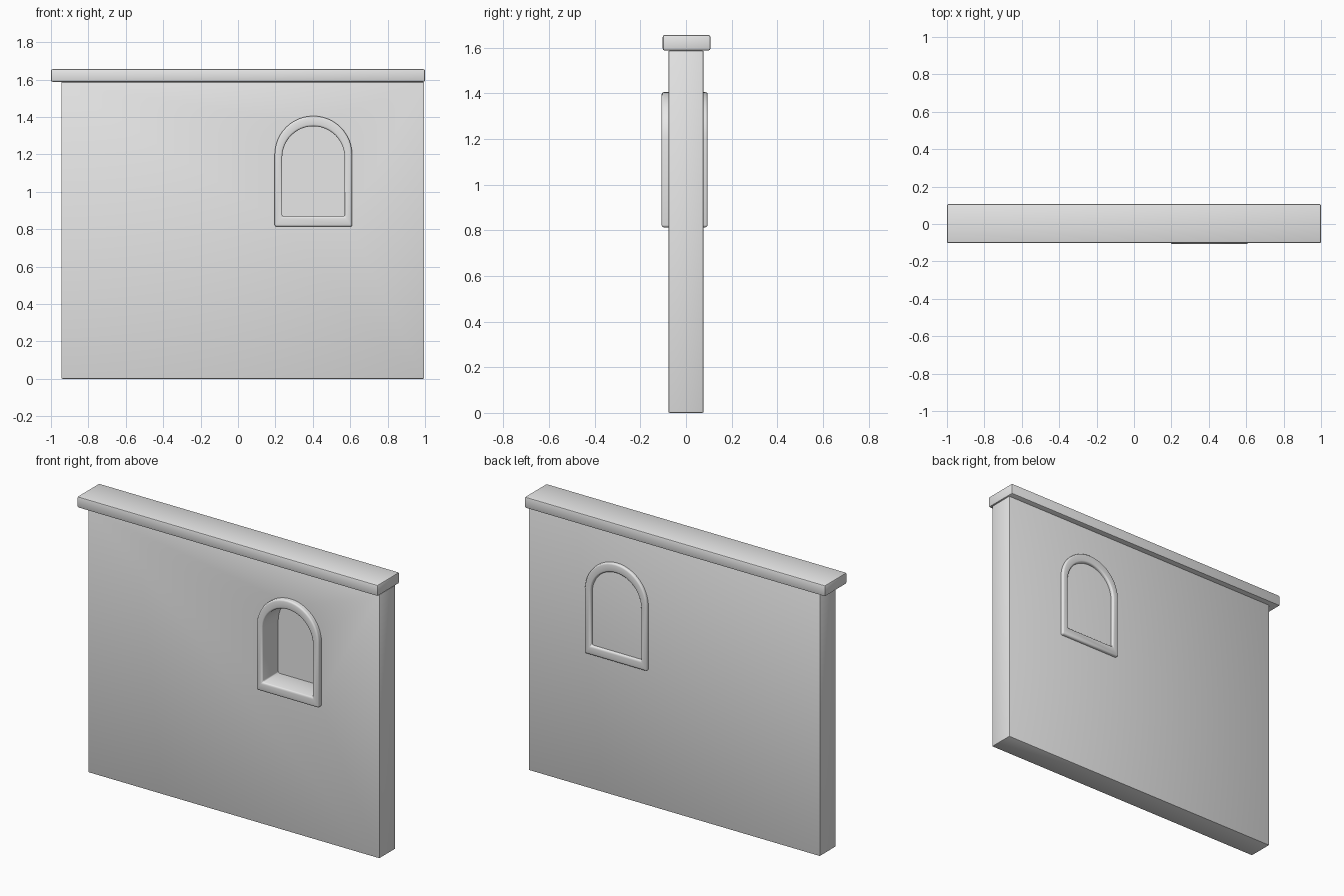
import bpy, bmesh
from math import pi, cos, sin, radians

cube = bpy.data.objects.get("Cube")
if cube:
    bpy.data.objects.remove(cube, do_unlink=True)

# One plain stone colour
stone = bpy.data.materials.new("light grey stone")
stone.use_nodes = True
stone.diffuse_color = (0.8, 0.8, 0.8, 1)
stone.node_tree.nodes["Principled BSDF"].inputs["Base Color"].default_value = (0.8, 0.8, 0.8, 1)


def make_object(name, bm):
    bmesh.ops.recalc_face_normals(bm, faces=bm.faces)
    mesh = bpy.data.meshes.new(name)
    bm.to_mesh(mesh)
    bm.free()
    mesh.materials.append(stone)
    obj = bpy.data.objects.new(name, mesh)
    bpy.context.collection.objects.link(obj)
    return obj


def activate(obj):
    bpy.ops.object.select_all(action='DESELECT')
    obj.select_set(True)
    bpy.context.view_layer.objects.active = obj


def bevel(obj, width, segments):
    mod = obj.modifiers.new("soft edges", 'BEVEL')
    mod.width, mod.segments = width, segments
    mod.limit_method, mod.angle_limit = 'ANGLE', radians(40)
    activate(obj)
    bpy.ops.object.modifier_apply(modifier=mod.name)


def box(name, low, high, width):
    bm = bmesh.new()
    bmesh.ops.create_cube(bm, size=1)
    for v in bm.verts:
        v.co = [(a + b) / 2 + c * (b - a) for a, b, c in zip(low, high, v.co)]
    obj = make_object(name, bm)
    bevel(obj, width, 2)
    return obj


def arch(radius, bottom, top, steps=24):
    """Round-headed outline as (x, z) points, from bottom right to bottom left."""
    cx, spring = 0.403, top - radius
    head = [(cx + radius * cos(pi * i / steps), spring + radius * sin(pi * i / steps))
            for i in range(steps + 1)]
    return [(cx + radius, bottom)] + head + [(cx - radius, bottom)]


# Wall and its coping
wall = box("wall", (-0.945, -0.077, 0), (0.995, 0.077, 1.587), 0.006)
box("coping", (-1, -0.102, 1.588), (1, 0.107, 1.655), 0.008)

# Window niche cut into the front, leaving a thin back panel
bm = bmesh.new()
face = bm.faces.new([bm.verts.new((x, -0.2, z)) for x, z in arch(0.185, 0.845, 1.378)])
solid = bmesh.ops.extrude_face_region(bm, geom=[face])["geom"]
bmesh.ops.translate(bm, vec=(0, 0.245, 0),
                    verts=[g for g in solid if isinstance(g, bmesh.types.BMVert)])
cutter = make_object("niche_cutter", bm)
cutter.hide_render = True
cut = wall.modifiers.new("niche", 'BOOLEAN')
cut.operation, cut.solver, cut.object = 'DIFFERENCE', 'EXACT', cutter
activate(wall)
bpy.ops.object.modifier_apply(modifier=cut.name)
bpy.data.objects.remove(cutter, do_unlink=True)

# Arched window frame running through the wall and standing proud on both sides
bm = bmesh.new()
loops = [[bm.verts.new((x, y, z)) for x, z in arch(*outline)]
         for outline, y in (((0.207, 0.813, 1.405), -0.107), ((0.207, 0.813, 1.405), 0.095),
                            ((0.167, 0.868, 1.35), 0.095), ((0.167, 0.868, 1.35), -0.107))]
count = len(loops[0])
for k in range(4):
    a, b = loops[k], loops[(k + 1) % 4]
    for i in range(count):
        j = (i + 1) % count
        bm.faces.new((a[i], a[j], b[j], b[i]))
frame = make_object("window_frame", bm)
bevel(frame, 0.01, 3)

for obj in [o for o in bpy.data.objects if o.type == 'MESH' and stone.name in o.data.materials]:
    activate(obj)
    bpy.ops.object.shade_smooth_by_angle(angle=radians(35))
